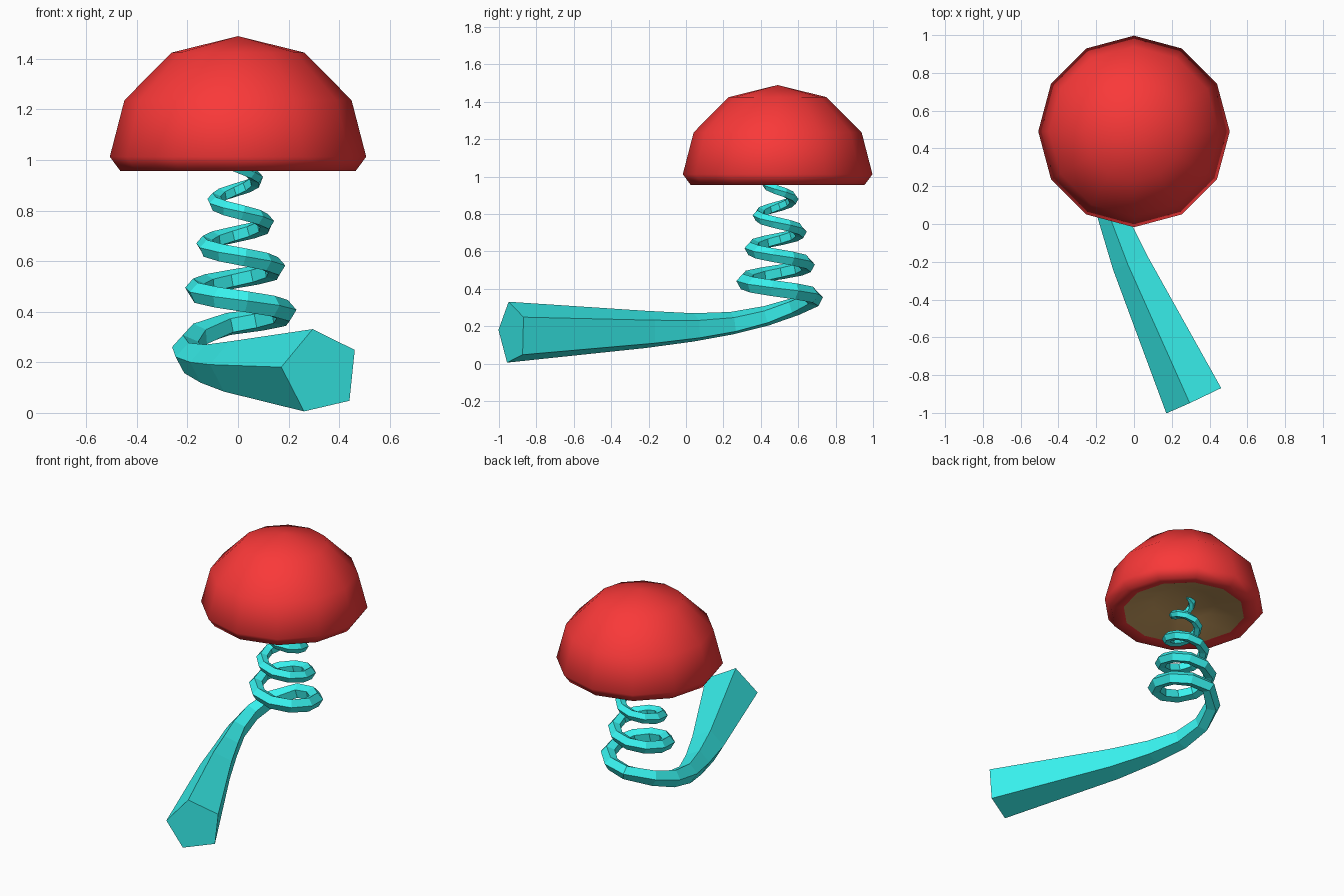
import bpy, bmesh
from math import sin, cos, pi, radians
from mathutils import Vector

if "Cube" in bpy.data.objects:
    bpy.data.objects.remove(bpy.data.objects["Cube"])


def material(name, rgb):
    m = bpy.data.materials.new(name)
    m.diffuse_color = (*rgb, 1)
    m.use_nodes = True
    m.node_tree.nodes["Principled BSDF"].inputs["Base Color"].default_value = m.diffuse_color
    return m


def make_object(name, bm, mat, smooth):
    bmesh.ops.recalc_face_normals(bm, faces=bm.faces[:])
    for f in bm.faces:
        f.smooth = smooth
    mesh = bpy.data.meshes.new(name)
    bm.to_mesh(mesh)
    bm.free()
    obj = bpy.data.objects.new(name, mesh)
    bpy.context.collection.objects.link(obj)
    for m in mat:
        mesh.materials.append(m)
    return obj


def bridge(bm, a, b, index=0):
    n = max(len(a), len(b))
    for i in range(n):
        j = (i + 1) % n
        if len(a) == 1:
            quad = (a[0], b[i], b[j])
        elif len(b) == 1:
            quad = (a[i], b[0], a[j])
        else:
            quad = (a[i], b[i], b[j], a[j])
        bm.faces.new(quad).material_index = index


CENTRE = Vector((0, 0.49, 0))
red = material("cap_red", (0.95, 0.04, 0.04))
brown = material("underside_brown", (0.6, 0.35, 0.12))
cyan = material("stem_cyan", (0.04, 0.9, 0.87))

# Cap: 12-sided revolved dome with a rolled rim and shallow brown underside
profile = [(0, 1.49), (0.262, 1.425), (0.449, 1.237), (0.507, 1.013),
           (0.465, 0.956), (0.385, 0.965), (0.2, 1.03), (0, 1.055)]
bm = bmesh.new()
rings = []
for r, z in profile:
    n = 12 if r else 1
    rings.append([bm.verts.new(CENTRE + Vector((r * cos(2 * pi * i / n), r * sin(2 * pi * i / n), z)))
                  for i in range(n)])
for k in range(len(rings) - 1):
    bridge(bm, rings[k], rings[k + 1], 1 if k >= 5 else 0)
make_object("cap", bm, (red, brown), True)

# Stem path: straight thick tail, then a tightening clockwise spiral (x, y, z, radius)
path = [(0.326, -0.93, 0.163, 0.172), (-0.015, -0.2, 0.18, 0.105), (-0.115, 0.05, 0.192, 0.08),
        (-0.185, 0.25, 0.215, 0.064), (-0.205, 0.43, 0.255, 0.056), (-0.16, 0.58, 0.305, 0.051)]
STEPS, TURNS = 10, 4.2
total = int(STEPS * TURNS)
for i in range(total + 1):
    f = i / total
    a = radians(100) - 2 * pi * i / STEPS
    r = 0.2 - 0.16 * f
    path.append((r * cos(a), 0.49 + r * sin(a), 0.35 + 0.74 * f, 0.047 - 0.027 * f))

# Stem: pentagon swept along the path
bm = bmesh.new()
pts = [Vector(p[:3]) for p in path]
rings = []
for i, p in enumerate(pts):
    before = (p - pts[i - 1]).normalized() if i else Vector((0, 0, 0))
    after = (pts[i + 1] - p).normalized() if i + 1 < len(pts) else Vector((0, 0, 0))
    t = (before + after).normalized()
    side = t.cross(Vector((0, 0, 1))).normalized()
    up = side.cross(t)
    r = path[i][3]
    rings.append([bm.verts.new(p + r * (side * cos(radians(30 + 72 * k)) + up * sin(radians(30 + 72 * k))))
                  for k in range(5)])
for a, b in zip(rings, rings[1:]):
    bridge(bm, a, b)
bm.faces.new(rings[0])
bm.faces.new(rings[-1])
make_object("spiral_stem", bm, (cyan,), False)
